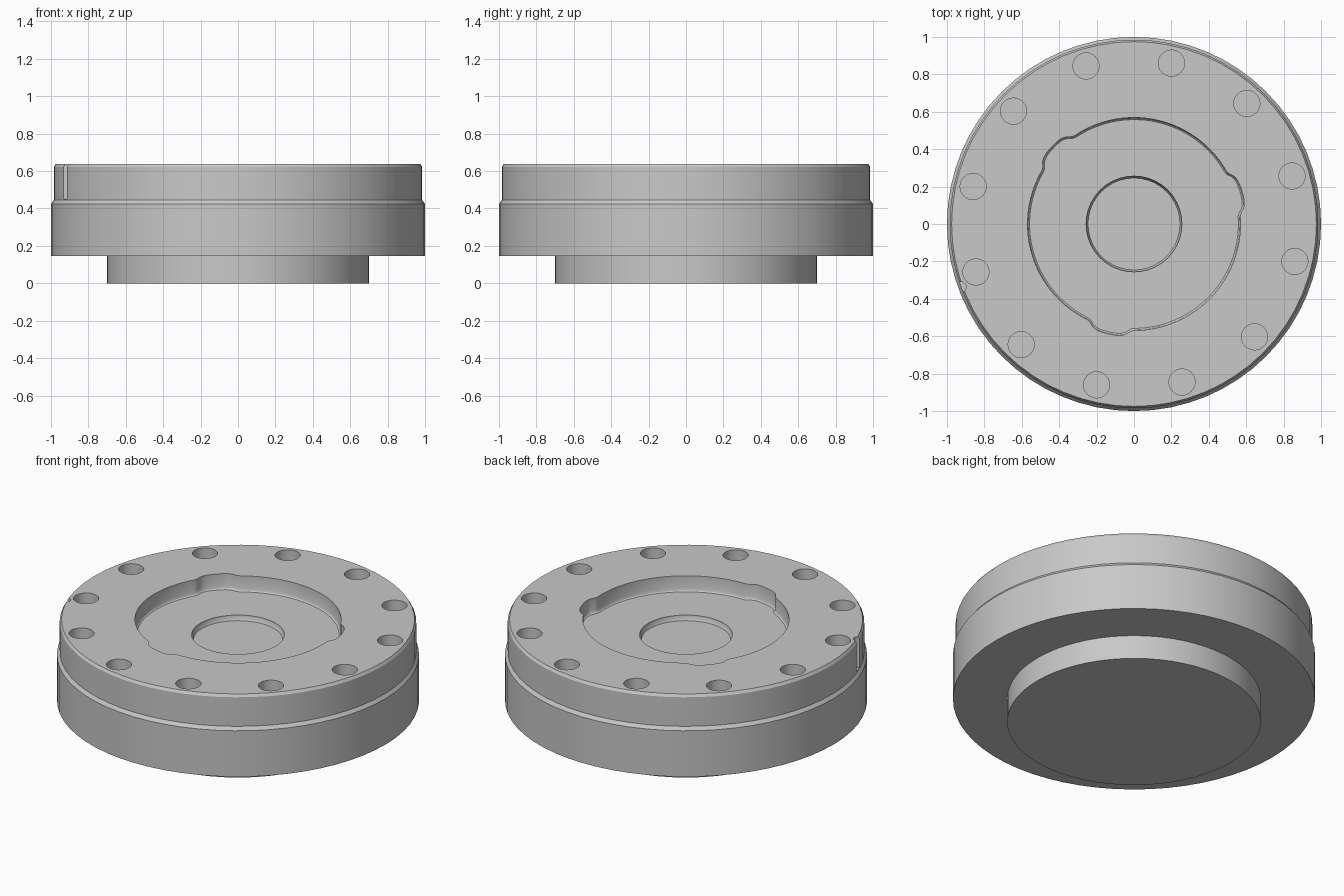
import bpy, bmesh
from math import sin, cos, pi, radians, degrees

cube = bpy.data.objects.get("Cube")
if cube:
    bpy.data.objects.remove(cube, do_unlink=True)

TOP = 0.638          # height of the upper face
RECESS_FLOOR = 0.545
BORE_FLOOR = 0.515

grey = bpy.data.materials.new("plain_grey")
grey.use_nodes = True
colour = (0.58, 0.58, 0.58, 1)
grey.diffuse_color = colour
grey.node_tree.nodes["Principled BSDF"].inputs["Base Color"].default_value = colour


def stack(name, rings, steps):
    """Closed solid from stacked rings of (radius function, height)."""
    bm = bmesh.new()
    loops = []
    for radius, z in rings:
        loop = []
        for i in range(steps):
            a = 2 * pi * i / steps
            r = radius(a)
            loop.append(bm.verts.new((r * cos(a), r * sin(a), z)))
        loops.append(loop)
    for low, high in zip(loops, loops[1:]):
        for i in range(steps):
            j = (i + 1) % steps
            bm.faces.new((low[i], low[j], high[j], high[i]))
    bm.faces.new(list(reversed(loops[0])))
    bm.faces.new(loops[-1])
    mesh = bpy.data.meshes.new(name)
    bm.to_mesh(mesh)
    bm.free()
    mesh.materials.append(grey)
    obj = bpy.data.objects.new(name, mesh)
    bpy.context.collection.objects.link(obj)
    return obj


def lathe(name, profile, steps):
    return stack(name, [(lambda a, r=r: r, z) for r, z in profile], steps)


def cut(body, cutter):
    mod = body.modifiers.new(cutter.name, 'BOOLEAN')
    mod.operation = 'DIFFERENCE'
    mod.solver = 'EXACT'
    mod.object = cutter
    bpy.context.view_layer.objects.active = body
    bpy.ops.object.modifier_apply(modifier=mod.name)
    bpy.data.objects.remove(cutter, do_unlink=True)


def pin(name, radius, distance, angle, floor, steps=24):
    """Upright round cutter placed around the axis."""
    obj = lathe(name, [(radius, floor), (radius, TOP + 0.1)], steps)
    obj.location = (distance * cos(angle), distance * sin(angle), 0)
    bpy.context.view_layer.update()
    return obj


def lobed(base):
    """Circle with three shallow rounded lobes."""
    def radius(a):
        offset = (degrees(a) - 16.9 + 60) % 120 - 60
        u = abs(offset) / 11.5
        return base + (0.034 * (1 - u ** 4) if u < 1 else 0)
    return radius


# Flanged body standing on a narrower foot
body = lathe("flanged_body", [
    (0.7, 0), (0.7, 0.145), (1.0, 0.145), (1.0, 0.425),
    (0.985, 0.445), (0.985, 0.622), (0.975, TOP)], 64)

# Central recess with three lobes and a softened floor edge
cut(body, stack("recess_cutter", [
    (lobed(0.558), RECESS_FLOOR), (lobed(0.564), RECESS_FLOOR + 0.005),
    (lobed(0.569), RECESS_FLOOR + 0.02), (lobed(0.569), TOP + 0.1)], 180))

# Shallow round pocket in the recess floor
cut(body, lathe("pocket_cutter", [
    (0.246, BORE_FLOOR), (0.256, BORE_FLOOR + 0.02), (0.256, TOP + 0.1)], 40))

# Ring of blind bolt holes
for k in range(12):
    cut(body, pin("bolt_hole_cutter", 0.07, 0.883, radians(16.9 + 30 * k), 0.44))

# Locating groove on the rim
cut(body, pin("groove_cutter", 0.028, 0.985, radians(200), 0.45, 16))

bpy.ops.object.select_all(action='DESELECT')
body.select_set(True)
bpy.context.view_layer.objects.active = body
bpy.ops.object.shade_smooth_by_angle(angle=radians(30))
